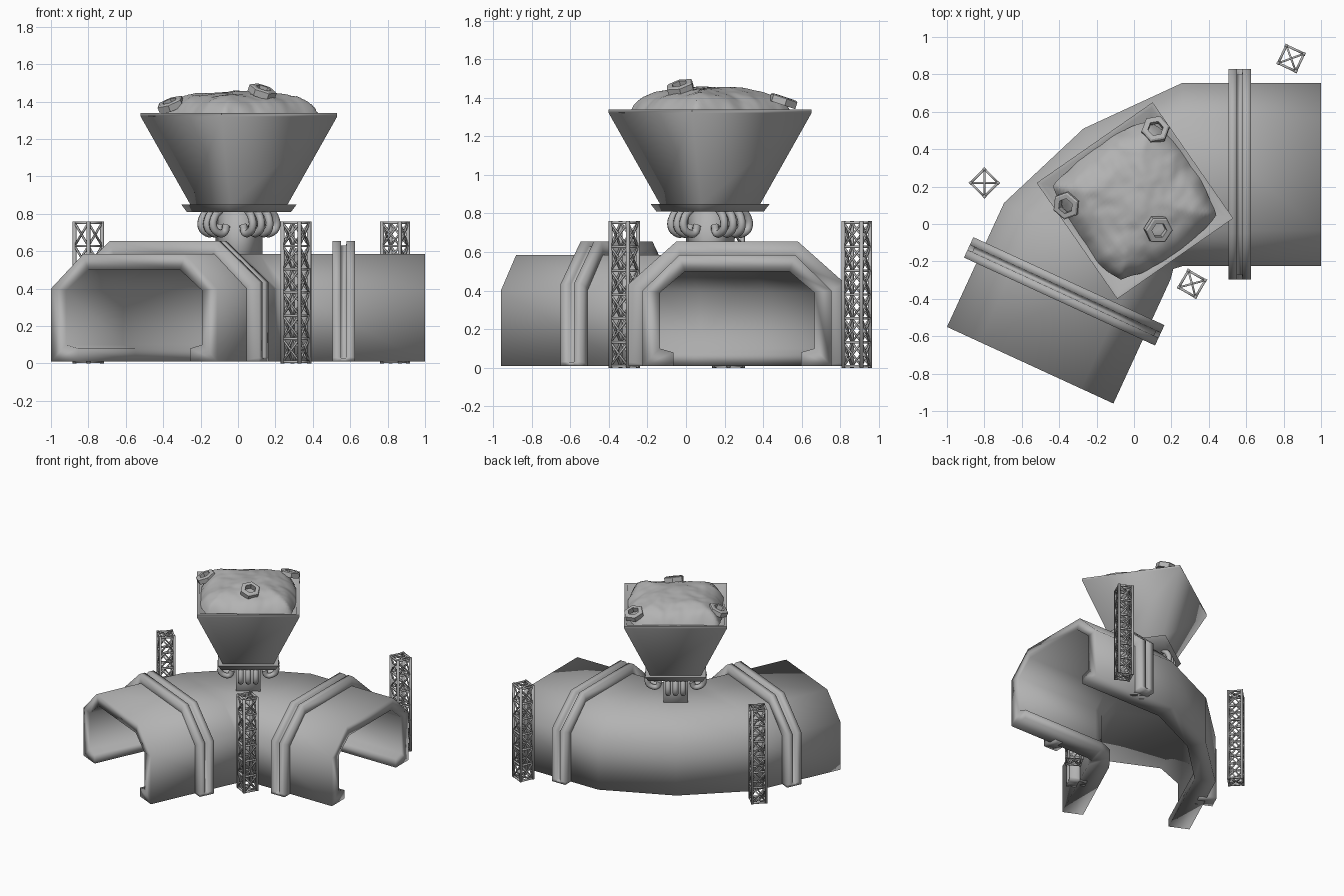
import bpy, bmesh, math
from mathutils import Vector, Matrix, noise

if "Cube" in bpy.data.objects:
    bpy.data.objects.remove(bpy.data.objects["Cube"])

# One mid-grey material for the whole model
grey = bpy.data.materials.new("mid_grey")
grey.diffuse_color = (.45, .45, .45, 1)
grey.use_nodes = True
grey.node_tree.nodes["Principled BSDF"].inputs["Base Color"].default_value = grey.diffuse_color


def smooth_object(ob, angle):
    bpy.ops.object.select_all(action='DESELECT')
    ob.select_set(True)
    bpy.context.view_layer.objects.active = ob
    bpy.ops.object.shade_smooth_by_angle(angle=math.radians(angle))


def finish(name, bm, smooth=None, matrix=None):
    bmesh.ops.recalc_face_normals(bm, faces=bm.faces[:])
    me = bpy.data.meshes.new(name)
    bm.to_mesh(me)
    bm.free()
    me.materials.append(grey)
    ob = bpy.data.objects.new(name, me)
    bpy.context.collection.objects.link(ob)
    if matrix:
        ob.matrix_world = matrix
    if smooth:
        smooth_object(ob, smooth)
    return ob


def loft(name, rings, smooth=None, matrix=None, loop=False):
    bm = bmesh.new()
    vs = [[bm.verts.new(p) for p in r] for r in rings]
    n = len(vs[0])
    pairs = list(zip(vs, vs[1:])) + ([(vs[-1], vs[0])] if loop else [])
    for a, b in pairs:
        for i in range(n):
            j = (i + 1) % n
            bm.faces.new((a[i], a[j], b[j], b[i]))
    if not loop:
        bm.faces.new(vs[0])
        bm.faces.new(vs[-1])
    return finish(name, bm, smooth, matrix)


def mirrored(half):
    return half + [(-x, z) for x, z in reversed(half)]


def place(profile, c, left):
    return [(c[0] + left[0] * u, c[1] + left[1] * u, z) for u, z in profile]


def polygon_rings(spec, n, turn=0.0):
    return [[(r * math.cos(turn + math.tau * i / n), r * math.sin(turn + math.tau * i / n), z)
             for i in range(n)] for r, z in spec]


# Tunnel bend: hollow arch with inward feet, swept around the corner
B = 0.01
outer = [(.33, B), (.49, B), (.49, .40), (.30, .585)]
inner = [(.27, .50), (.40, .39), (.40, .10), (.33, .08)]
tunnel = mirrored(outer) + [(-x, z) for x, z in reversed(inner)] + inner
DIR, LEFT = (.418, .908), (-.908, .418)


def leg(t):
    return (-.555 + DIR[0] * t, -.755 + DIR[1] * t)


path = [(leg(0), LEFT), (leg(.73), LEFT), ((-.03, .135), (-.49, .766)),
        ((.26, .265), (0, 1)), ((1, .265), (0, 1))]
loft("tunnel_bend", [place(tunnel, c, l) for c, l in path], 180)


# Flanges: two ridges with a groove between them, joined by a foot
def band(w, h):
    o = [(.5625, B), (.5625, .03), (w, .031), (w, .435), (.315, h)]
    return mirrored(o) + [(-.43, B), (-.43, .39), (-.28, .54), (.28, .54), (.43, .39), (.43, B)]


wide, narrow = band(.5625, .655), band(.535, .63)
steps = [(.375, wide), (.42, wide), (.422, narrow), (.448, narrow), (.45, wide), (.495, wide)]
loft("flange_left", [place(p, leg(t), LEFT) for t, p in steps], 100)
loft("flange_right", [place(p, (1 - t, .265), (0, 1)) for t, p in steps], 100)

# Hopper frame: everything above the tunnel is turned with it
hop = Matrix.Translation((.005, .125, 0)) @ Matrix.Rotation(math.radians(34.8), 4, 'Z')
R2 = math.sqrt(2)


def square(spec):
    return polygon_rings([(h * R2, z) for h, z in spec], 4, math.pi / 4)


loft("hopper", square([(.20, .81), (.222, .85), (.187, .85), (.3775, 1.32), (.3775, 1.338),
                       (.357, 1.338), (.17, .88)]), 85, hop)
loft("neck", square([(.09, .50), (.09, .82)]), 100, hop)

# Bent pipes under the hopper lip, three per side
cu = bpy.data.curves.new("feed_pipes", 'CURVE')
cu.dimensions = '3D'
cu.bevel_depth = .021
cu.bevel_resolution = 2
cu.use_fill_caps = True
cu.resolution_u = 5
for side in range(4):
    rot = Matrix.Rotation(side * math.pi / 2, 3, 'Z')
    for off in (-.055, 0, .055):
        sp = cu.splines.new('BEZIER')
        pts = [(.16, .82), (.195, .785), (.205, .73), (.175, .70), (.135, .70), (.12, .74)]
        sp.bezier_points.add(len(pts) - 1)
        for bp, (d, z) in zip(sp.bezier_points, pts):
            bp.co = rot @ Vector((d, off, z))
            bp.handle_left_type = bp.handle_right_type = 'AUTO'
cu.materials.append(grey)
pipes = bpy.data.objects.new("feed_pipes", cu)
bpy.context.collection.objects.link(pipes)
pipes.matrix_world = hop
bpy.ops.object.select_all(action='DESELECT')
pipes.select_set(True)
bpy.context.view_layer.objects.active = pipes
bpy.ops.object.convert(target='MESH')
smooth_object(bpy.context.view_layer.objects.active, 50)

# Lumpy heap filling the hopper
bm = bmesh.new()
bmesh.ops.create_grid(bm, x_segments=40, y_segments=40, size=1)
for v in bm.verts:
    u, w = v.co.x, v.co.y
    m = max(abs(u), abs(w))
    x = u * (.55 + .45 * math.sqrt(1 - w * w / 2))
    y = w * (.55 + .45 * math.sqrt(1 - u * u / 2))
    n1 = noise.noise(Vector((u * 3, w * 3, 1.7)))
    n2 = noise.noise(Vector((u * 7, w * 7, 5.1)))
    k = .357 * (1 + .04 * n1 * m)
    v.co = (x * k, y * k, 1.31 + .075 * (1 - m ** 8) + .07 * (1 - m * m) + .010 * n1 + .006 * n2)
finish("heap", bm, 60, hop)

# Hex nuts half sunk in the heap
for name, loc, tilt in (("nut_back", (.115, .505, 1.385), (-18, 4, 10)),
                        ("nut_left", (-.36, .10, 1.385), (5, -24, 20)),
                        ("nut_centre", (.13, -.03, 1.455), (14, 18, 0))):
    rot = Matrix.Identity(4)
    for a, axis in zip(tilt, 'XYZ'):
        rot = Matrix.Rotation(math.radians(a), 4, axis) @ rot
    rings = polygon_rings([(.042, -.022), (.076, -.022), (.076, .014), (.066, .02), (.042, .02)], 6)
    loft(name, rings, None, Matrix.Translation(loc) @ rot, loop=True)


# Lattice pylons
def beam(bm, a, b, r):
    a, b = Vector(a), Vector(b)
    d = b - a
    mat = Matrix.Translation((a + b) / 2) @ d.to_track_quat('Z', 'Y').to_matrix().to_4x4()
    bmesh.ops.create_cube(bm, size=1, matrix=mat @ Matrix.Diagonal((r, r, d.length, 1)))


def pylon(name, x, y, turn):
    bm = bmesh.new()
    h, r, lo, step = .052, .016, .008, .124
    cs = [(h, h), (-h, h), (-h, -h), (h, -h)]
    for i, a in enumerate(cs):
        b = cs[(i + 1) % 4]
        beam(bm, (*a, 0), (*a, .76), r)
        for k in range(7):
            z = lo + k * step
            beam(bm, (*a, z), (*b, z), r * .8)
            if k < 6:
                beam(bm, (*a, z), (*b, z + step), r * .55)
                beam(bm, (*b, z), (*a, z + step), r * .55)
    for k in (0, 6):
        for i in (0, 1):
            beam(bm, (*cs[i], lo + k * step), (*cs[i + 2], lo + k * step), r * .65)
    finish(name, bm, 180, Matrix.Translation((x, y, 0)) @ Matrix.Rotation(math.radians(turn), 4, 'Z'))


pylon("pylon_left", -.80, .22, 45)
pylon("pylon_front", .31, -.32, -30)
pylon("pylon_back", .84, .885, -25)
